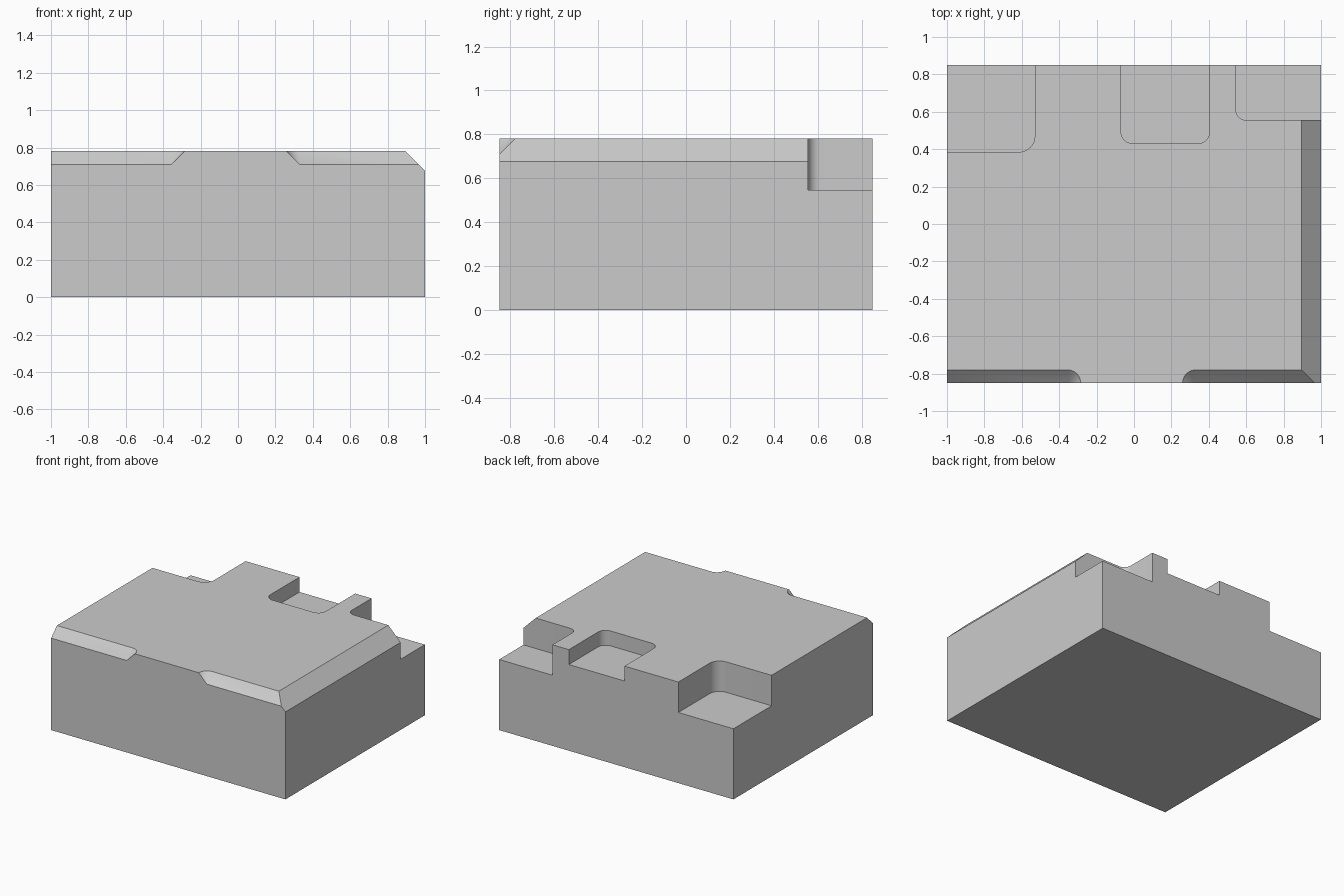
import bpy, bmesh, math

if "Cube" in bpy.data.objects:
    bpy.data.objects.remove(bpy.data.objects["Cube"], do_unlink=True)

W, D, H = 1.0, 0.85, 0.78      # half width, half depth, height
OUT = 0.2                      # cutter overshoot

grey = bpy.data.materials.new("plain_grey")
grey.use_nodes = True
colour = (0.6, 0.6, 0.6, 1)
grey.diffuse_color = colour
grey.node_tree.nodes["Principled BSDF"].inputs["Base Color"].default_value = colour


def hull(name, points):
    """Convex solid around the points, with flat faces merged."""
    bm = bmesh.new()
    for p in points:
        bm.verts.new(p)
    bmesh.ops.convex_hull(bm, input=bm.verts[:])
    bmesh.ops.delete(bm, geom=[v for v in bm.verts if not v.link_faces], context='VERTS')
    bmesh.ops.dissolve_limit(bm, angle_limit=0.01, verts=bm.verts[:], edges=bm.edges[:])
    bmesh.ops.recalc_face_normals(bm, faces=bm.faces[:])
    mesh = bpy.data.meshes.new(name)
    bm.to_mesh(mesh)
    bm.free()
    ob = bpy.data.objects.new(name, mesh)
    bpy.context.collection.objects.link(ob)
    return ob


def box_points(x0, x1, y0, y1, z0, z1):
    return [(x, y, z) for x in (x0, x1) for y in (y0, y1) for z in (z0, z1)]


def arc(cx, cy, r, z, start, steps=10):
    """Quarter circle at height z."""
    angles = [start + math.pi / 2 * i / steps for i in range(steps + 1)]
    return [(cx + r * math.cos(a), cy + r * math.sin(a), z) for a in angles]


def pocket(name, x0, x1, y0, floor, r):
    """Rounded recess open at the top and the back."""
    points = box_points(x0, x1, D, D + OUT, floor, H + OUT)
    for z in (floor, H + OUT):
        points += arc(x0 + r, y0 + r, r, z, math.pi)
        points += arc(x1 - r, y0 + r, r, z, 1.5 * math.pi)
    return hull(name, points)


def front_bevel(name, tip, outer, depth=0.07):
    """Sloped edge cut running from a conical tip to the outer side."""
    side = 1 if outer > tip else -1
    apex = tip + side * depth
    top = depth + 0.05
    z = H + 0.05
    points = [(apex, -D, H - depth), (outer, -D, H - depth), (outer, -D + top, z)]
    points += arc(apex, -D, top, z, math.pi / 2 if side > 0 else 0)
    points += [(x, -D - OUT, h) for x in (apex - side * top, outer)
               for h in (z,)]
    points += [(x, -D - OUT, H - depth) for x in (apex, outer)]
    return hull(name, points)


# Main block
body = hull("block_body", box_points(-W, W, -D, D, 0, H))
body.data.materials.append(grey)

# Back recesses, front bevels and side bevel
c = 0.105
cutters = [
    pocket("right_corner_recess", -W - OUT, -0.53, 0.385, 0.545, 0.085),
    pocket("middle_recess", -0.07, 0.405, 0.43, 0.665, 0.065),
    pocket("left_corner_recess", 0.545, W + OUT, 0.555, 0.545, 0.055),
    front_bevel("right_front_bevel", -0.285, -W - OUT),
    front_bevel("left_front_bevel", 0.26, W + OUT),
    hull("side_bevel", [(x, y, z) for y in (-D - OUT, D + OUT)
                        for x, z in ((W - c - OUT, H + OUT), (W + OUT, H - c - OUT),
                                     (W + OUT, H + OUT))]),
]

bpy.ops.object.select_all(action='DESELECT')
bpy.context.view_layer.objects.active = body
body.select_set(True)
for cutter in cutters:
    cutter.hide_render = True
    mod = body.modifiers.new(cutter.name, 'BOOLEAN')
    mod.operation = 'DIFFERENCE'
    mod.solver = 'EXACT'
    mod.object = cutter
    bpy.ops.object.modifier_apply(modifier=mod.name)
    bpy.data.objects.remove(cutter, do_unlink=True)

bpy.ops.object.shade_smooth_by_angle(angle=math.radians(30))
